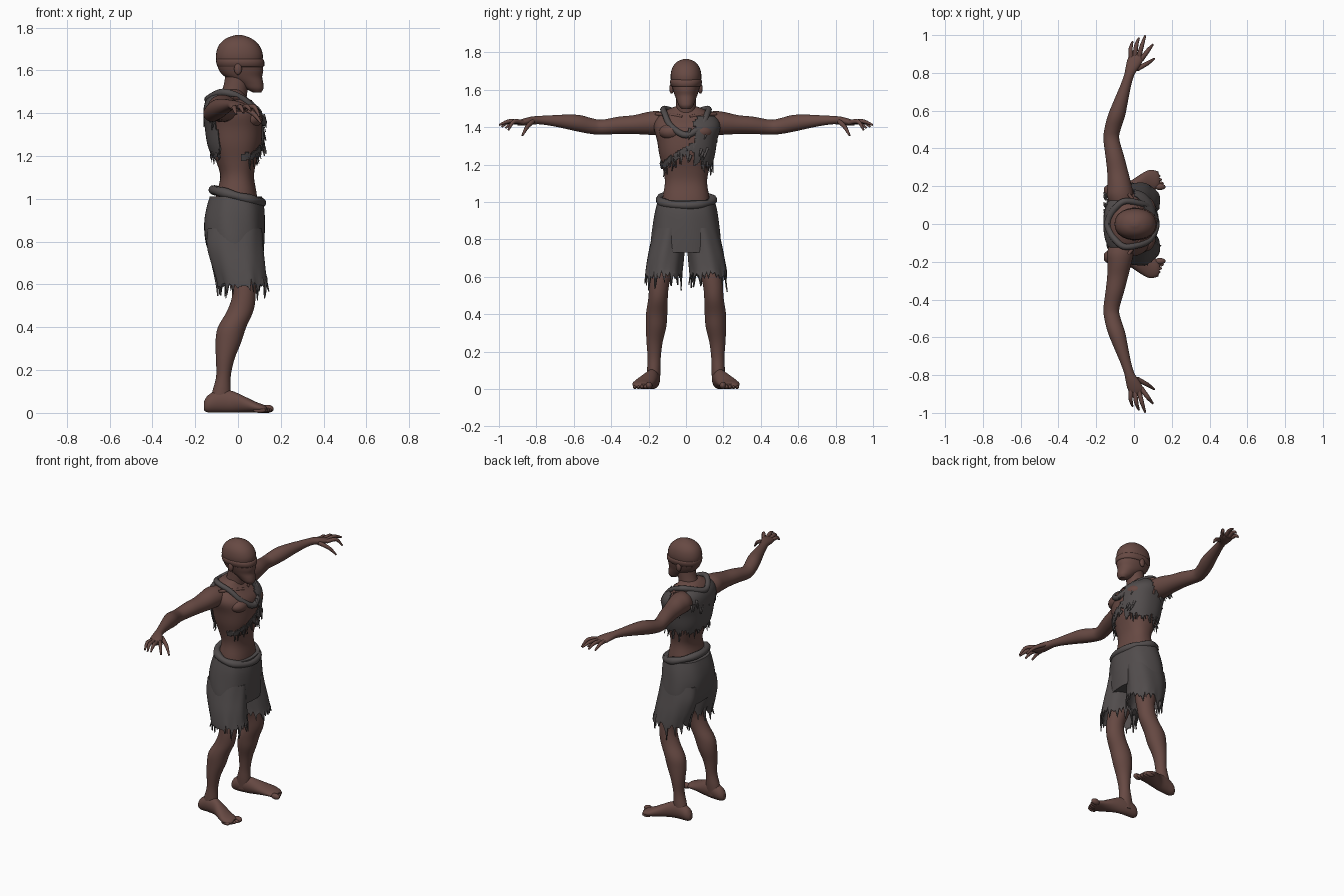
import bpy, bmesh, math, random
from mathutils import Vector

if "Cube" in bpy.data.objects:
    bpy.data.objects.remove(bpy.data.objects["Cube"])

random.seed(4)


def material(name, rgb):
    m = bpy.data.materials.new(name)
    m.diffuse_color = (*rgb, 1)
    m.use_nodes = True
    m.node_tree.nodes["Principled BSDF"].inputs["Base Color"].default_value = m.diffuse_color
    return m


SKIN = material("brown skin", (0.135, 0.067, 0.056))
CLOTH = material("grey cloth", (0.083, 0.073, 0.073))


def smooth_path(pts, n, cyclic=False):
    """Catmull-Rom resampling of a list of equal-length tuples."""
    out, c = [], len(pts)
    for i in range(c if cyclic else c - 1):
        get = lambda k: pts[k % c] if cyclic else pts[min(max(k, 0), c - 1)]
        a, b, d, e = get(i - 1), get(i), get(i + 1), get(i + 2)
        for k in range(n):
            t = k / n
            out.append(tuple(q + 0.5 * t * (r - p + t * (2 * p - 5 * q + 4 * r - s + t * (3 * (q - r) + s - p)))
                             for p, q, r, s in zip(a, b, d, e)))
    return out if cyclic else out + [pts[-1]]


def loft_mesh(rings, axis='z', side=1, sides=32, steps=4, power=1.0, caps=True, grow=0, fold=0):
    """Rings are (t, a, b, ra, rb): place along the axis, centre and radii across it."""
    bm, rows = bmesh.new(), []
    for t, a, b, ra, rb in smooth_path(rings, steps):
        row = []
        for k in range(sides):
            w = 2 * math.pi * k / sides
            f = 1 + fold * math.sin(7 * w + 9 * t)
            c, s = math.cos(w), math.sin(w)
            u = a + math.copysign(abs(c) ** power, c) * (abs(ra) * f + grow)
            v = b + math.copysign(abs(s) ** power, s) * (abs(rb) * f + grow)
            p = {'z': (u, v, t), 'y': (u, t, v), 'x': (t, u, v)}[axis]
            row.append(bm.verts.new((p[0], p[1] * side, p[2])))
        rows.append(row)
    for r, q in zip(rows, rows[1:]):
        for k in range(sides):
            bm.faces.new((r[k], r[(k + 1) % sides], q[(k + 1) % sides], q[k]))
    if caps:
        bm.faces.new(rows[0])
        bm.faces.new(rows[-1])
    return bm


def finish(name, bm, mat, thick=0):
    bmesh.ops.recalc_face_normals(bm, faces=bm.faces)
    me = bpy.data.meshes.new(name)
    bm.to_mesh(me)
    bm.free()
    me.materials.append(mat)
    ob = bpy.data.objects.new(name, me)
    bpy.context.collection.objects.link(ob)
    if thick:
        mod = ob.modifiers.new("thickness", 'SOLIDIFY')
        mod.thickness = thick
        mod.offset = 0
    return ob


def loft(name, rings, mat=SKIN, **kw):
    return finish(name, loft_mesh(rings, **kw), mat)


def cord(name, pts, mat, cyclic=False, side=1):
    """Round tube through (x, y, z, radius) points."""
    cu = bpy.data.curves.new(name, 'CURVE')
    cu.dimensions, cu.bevel_depth, cu.bevel_resolution, cu.use_fill_caps = '3D', 1, 3, True
    path = smooth_path(pts, 6, cyclic)
    sp = cu.splines.new('POLY')
    sp.points.add(len(path) - 1)
    for p, (x, y, z, r) in zip(sp.points, path):
        p.co, p.radius = (x, y * side, z, 1), r
    sp.use_cyclic_u = cyclic
    cu.materials.append(mat)
    ob = bpy.data.objects.new(name, cu)
    bpy.context.collection.objects.link(ob)
    return ob


def ball(name, loc, scale, mat=SKIN):
    bm = bmesh.new()
    bmesh.ops.create_uvsphere(bm, u_segments=20, v_segments=12, radius=1)
    for v in bm.verts:
        v.co = Vector(loc) + Vector(a * b for a, b in zip(v.co, scale))
    return finish(name, bm, mat)


def add_scraps(bm, chance, length, centre_y, top):
    """Hang torn triangles from open edges below a height."""
    for e in [e for e in bm.edges if e.is_boundary]:
        mid = (e.verts[0].co + e.verts[1].co) / 2
        if mid.z > top or random.random() > chance:
            continue
        out = Vector((mid.x, mid.y - centre_y, 0)).normalized()
        tip = bm.verts.new(mid + out * random.uniform(0, 0.012) - Vector((0, 0, length * random.uniform(0.4, 1))))
        bm.faces.new((e.verts[0], e.verts[1], tip))


# --- torso, neck and head
def span(z, x0, x1, ry):
    return (z, (x0 + x1) / 2, 0, (x1 - x0) / 2, ry)


body = [span(0.85, -.12, .09, .13), span(1.0, -.105, .09, .128), span(1.1, -.083, .075, .113),
        span(1.17, -.1, .085, .122), span(1.25, -.13, .108, .142), span(1.33, -.143, .113, .155),
        span(1.40, -.15, .105, .172), span(1.45, -.142, .065, .155), span(1.49, -.115, .03, .105),
        span(1.51, -.09, .02, .06)]
loft("torso", body, sides=40, power=0.85)
loft("neck", [(1.42, -.03, 0, .065, .07), (1.49, -.018, 0, .06, .056), (1.55, -.005, 0, .058, .053),
              (1.61, .0, 0, .058, .053)])
loft("head", [span(1.497, .07, .108, .022), span(1.515, .035, .119, .038), span(1.54, -.0, .118, .048),
              span(1.57, -.06, .113, .06), span(1.60, -.088, .118, .07), span(1.64, -.1, .115, .079),
              span(1.68, -.102, .115, .082), span(1.72, -.088, .097, .072), span(1.75, -.055, .062, .047),
              span(1.765, -.012, .02, .012)], power=0.92)
loft("brow_band", [span(1.617, -.09, .117, .074), span(1.622, -.098, .123, .081), span(1.648, -.103, .122, .086),
                   span(1.655, -.098, .112, .079)], power=0.92, steps=2)

for s, tag in ((1, "left"), (-1, "right")):
    ball(tag + "_ear", (0, s * .077, 1.607), (.018, .012, .028))
    ball(tag + "_chest_muscle", (.06, s * .075, 1.375), (.055, .07, .045))
    cord(tag + "_collarbone", [(.055, .02, 1.455, .009), (.03, .08, 1.465, .01), (-.03, .16, 1.47, .009)], SKIN, side=s)

    # --- arm and hand
    loft(tag + "_arm", [(.08, -.06, 1.41, .06, .06), (.15, -.072, 1.422, .07, .064), (.21, -.077, 1.42, .063, .06),
                        (.28, -.087, 1.414, .055, .05), (.36, -.102, 1.41, .049, .046), (.45, -.12, 1.40, .042, .04),
                        (.50, -.114, 1.405, .043, .042), (.57, -.094, 1.42, .046, .045),
                        (.65, -.07, 1.43, .038, .037), (.73, -.045, 1.436, .029, .027),
                        (.79, -.025, 1.438, .027, .022), (.83, -.008, 1.434, .036, .022),
                        (.87, .007, 1.427, .042, .019), (.90, .014, 1.422, .034, .012)], axis='y', side=s)
    fingers = {"index_finger": [(.038, .87, 1.425), (.075, .92, 1.43), (.1, .95, 1.385)],
               "middle_finger": [(.026, .885, 1.425), (.042, .945, 1.432), (.06, .998, 1.412)],
               "ring_finger": [(.004, .885, 1.425), (.012, .945, 1.43), (.026, .985, 1.402)],
               "little_finger": [(-.014, .875, 1.425), (-.018, .925, 1.425), (-.008, .965, 1.395)],
               "thumb": [(.015, .82, 1.43), (.07, .85, 1.4), (.108, .875, 1.355)]}
    for part, pts in fingers.items():
        cord(f"{tag}_{part}", [(*p, r) for p, r in zip(pts, (.013, .011, .005))], SKIN, side=s)

    # --- leg, foot and toes
    loft(tag + "_leg", [(.03, -.085, .175, .05, .034), (.10, -.077, .172, .043, .036), (.17, -.068, .17, .034, .035),
                        (.25, -.06, .168, .043, .043), (.33, -.045, .16, .06, .054), (.40, -.028, .157, .066, .057),
                        (.48, .012, .15, .061, .052), (.56, .028, .143, .055, .053), (.65, .015, .125, .066, .062),
                        (.85, -.02, .09, .09, .08)], side=s)
    loft(tag + "_foot", [(-.16, .175, .032, .016, .02), (-.14, .175, .042, .032, .04), (-.09, .176, .055, .037, .054),
                         (-.03, .185, .052, .038, .051), (.03, .21, .039, .05, .038), (.08, .23, .027, .056, .026),
                         (.12, .232, .02, .047, .018), (.135, .23, .018, .03, .01)], axis='x', side=s)
    for k in range(5):
        r = .019 if k == 0 else .012
        ball(f"{tag}_toe_{k + 1}", (.137 - .009 * k, s * (.197 + .019 * k), r), (.03, r * .9, r))

    # --- torn trouser leg
    bm = loft_mesh([(.86, -.018, .085, .125, .085), (.78, -.015, .098, .128, .09), (.70, .0, .11, .122, .095),
                    (.63, .015, .118, .115, .097), (.60, .022, .12, .115, .097)],
                   side=s, sides=56, caps=False, fold=.018)
    teeth = [random.uniform(0, .055) if k % 4 == 0 else random.uniform(-.03, .012) for k in range(56)]
    bm.verts.ensure_lookup_table()
    for i, v in enumerate(bm.verts):
        v.co.z -= teeth[i % 56] * max(0, (.72 - v.co.z) / .12) ** 2
    add_scraps(bm, .16, .06, s * .12, .66)
    finish(tag + "_trouser_leg", bm, CLOTH, .006)

# --- trouser seat and rolled waist
loft("trouser_seat", [span(.73, -.13, .118, .185), span(.80, -.153, .122, .186), span(.88, -.16, .124, .177),
                      span(.95, -.15, .122, .166), span(1.01, -.132, .112, .152)], CLOTH, sides=56, power=.9, fold=.012)
roll = []
for k in range(12):
    w = k * math.pi / 6
    c = math.cos(w)
    roll.append((c * .113 - .003, math.sin(w) * .142, 1.012 - .03 * c, .022 + .003 * math.sin(5 * w)))
cord("waist_roll", roll, CLOTH, cyclic=True)

# --- shirt: a shell over the torso, cut by rule and left ragged
N = 80
bm = loft_mesh(body, sides=N, steps=10, power=.85, caps=False, grow=.009)
jag = [random.uniform(-.02, .02) for _ in range(N)]


def is_cloth(p):
    x, y, z = p
    j = jag[int((math.atan2(y, x) / (2 * math.pi) + .5) * N) % N]
    if z > 1.485:
        return False
    if x < -.085:                                        # back panel
        return z > 1.21 + j and y > -.135 + j
    if y > .11 and z > 1.36 + j and -.14 < x < .0:       # arm hole
        return False
    if y > .05 + j * .6 and z > 1.205 + j:               # left front and flank
        return z < 1.46
    line = 1.185 + .62 * (y + .14)                       # torn strip across the belly
    return x > .01 and -.14 < y < .1 and line - .022 + j * .8 < z < line + .02 + j * .4


bmesh.ops.delete(bm, geom=[f for f in bm.faces if not is_cloth(f.calc_center_median())], context='FACES')
add_scraps(bm, .2, .045, 0, 1.42)
finish("torn_shirt", bm, CLOTH, .006)

# --- neckline and loose shoulder scraps
half = [(-.07, .112, 1.498, .017), (.02, .112, 1.468, .016), (.085, .08, 1.405, .017)]
cord("neckline", [(-.14, 0, 1.465, .018), *half, (.118, 0, 1.358, .018),
                  *[(x, -y, z, r) for x, y, z, r in reversed(half)]], CLOTH, cyclic=True)
for k in range(9):
    y = random.uniform(-.13, .16)
    x, z = -.147, random.uniform(1.36, 1.44)
    cord(f"back_scrap_{k + 1}", [(x, y, z, .008), (x - .008, y + .008, z - .02, .006),
                                 (x - .013, y + .015, z - .04, .001)], CLOTH)
for k in range(8):
    y, z = random.uniform(.02, .13), random.uniform(1.24, 1.4)
    x = .118 - max(0, y - .07) * .6
    cord(f"front_scrap_{k + 1}", [(x, y, z, .008), (x + .008, y - .006, z - .02, .006),
                                  (x + .014, y - .012, z - .04, .001)], CLOTH)

# --- turn curves into meshes and shade smoothly
bpy.ops.object.select_all(action='SELECT')
bpy.context.view_layer.objects.active = bpy.data.objects["torso"]
bpy.ops.object.convert(target='MESH')
bpy.ops.object.shade_smooth_by_angle(angle=math.radians(50))
